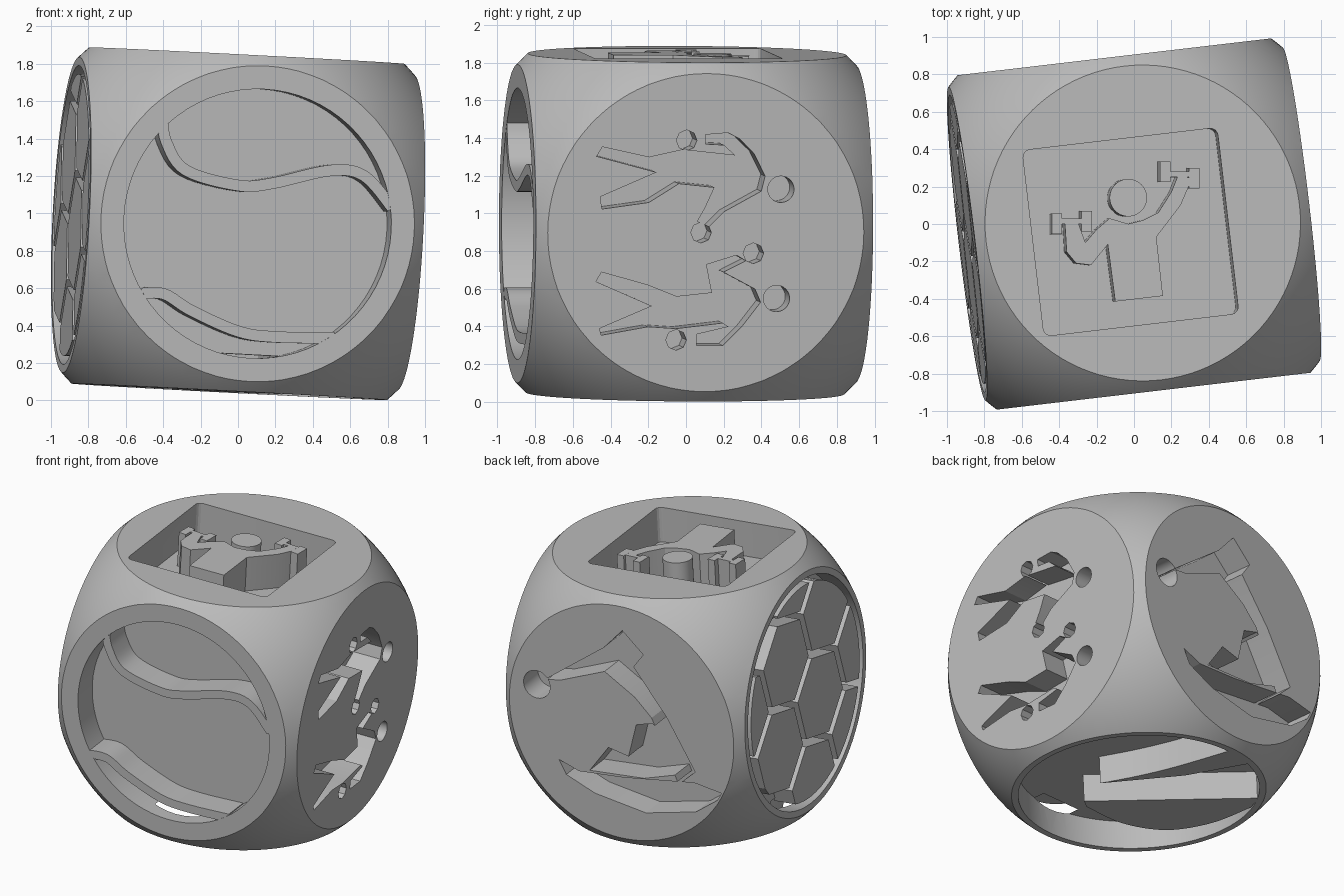
import bpy, bmesh
from math import sin, cos, pi, radians, sqrt
from mathutils import Vector, Matrix

cube = bpy.data.objects.get("Cube")
if cube:
    bpy.data.objects.remove(cube)

H, R = 0.9, 0.845          # half size of the block, radius of its round faces
TILT = Matrix.Translation((0, 0, 0.945)) @ Matrix.Rotation(radians(6.7), 4, 'Z') @ Matrix.Rotation(radians(3), 4, 'Y')

grey = bpy.data.materials.new("plain grey")
grey.use_nodes = True
grey.diffuse_color = (0.5, 0.5, 0.5, 1)
grey.node_tree.nodes["Principled BSDF"].inputs["Base Color"].default_value = (0.5, 0.5, 0.5, 1)

# Each face: (u axis, v axis); the outward normal is u x v
X, Y, Z = Vector((1, 0, 0)), Vector((0, 1, 0)), Vector((0, 0, 1))
FRONT, SIDE, TOP = (X, Z), (Y, Z), (X, Y)
LEFTOVER, BACK = (-Y, Z), (-X, Z)
BASE = ((Y - X).normalized(), (X + Y).normalized())


def make(name, bm):
    bmesh.ops.recalc_face_normals(bm, faces=bm.faces)
    me = bpy.data.meshes.new(name)
    bm.to_mesh(me)
    bm.free()
    me.materials.append(grey)
    ob = bpy.data.objects.new(name, me)
    bpy.context.collection.objects.link(ob)
    return ob


def prism(name, face, pts, top, bottom):
    """Extrude a face outline between two heights measured from the face plane."""
    u, v = face
    n = u.cross(v)
    bm = bmesh.new()
    rings = [[bm.verts.new(u * a + v * b + n * (H + h)) for a, b in pts] for h in (bottom, top)]
    k = len(pts)
    for i in range(k):
        j = (i + 1) % k
        bm.faces.new((rings[0][i], rings[0][j], rings[1][j], rings[1][i]))
    bm.faces.new(rings[1])
    bm.faces.new(rings[0][::-1])
    return make(name, bm)


def disc(r, cx=0, cy=0, n=72, start=0.0):
    return [(cx + r * cos(start + 2 * pi * i / n), cy + r * sin(start + 2 * pi * i / n)) for i in range(n)]


def box(x0, x1, y0, y1):
    return [(x0, y0), (x1, y0), (x1, y1), (x0, y1)]


def place(pts, cx, cy, deg=0):
    c, s = cos(radians(deg)), sin(radians(deg))
    return [((x - cx) * c - (y - cy) * s, (x - cx) * s + (y - cy) * c) for x, y in pts]


def spline(pts, steps=6):
    """Smooth curve through the points."""
    p = [Vector(q) for q in [pts[0]] + pts + [pts[-1]]]
    out = []
    for a, b, c, d in zip(p, p[1:], p[2:], p[3:]):
        for i in range(steps):
            t = i / steps
            out.append(0.5 * (2 * b + (c - a) * t + (2 * a - 5 * b + 4 * c - d) * t * t
                              + (3 * b - a - 3 * c + d) * t ** 3))
    return out + [p[-1]]


def band(pts, width):
    """Outline of a strip that follows a smooth curve."""
    line = spline(pts)
    left, right = [], []
    for i, q in enumerate(line):
        t = (line[min(i + 1, len(line) - 1)] - line[max(i - 1, 0)]).normalized()
        side = Vector((-t.y, t.x)) * width / 2
        left.append(tuple(q + side))
        right.append(tuple(q - side))
    return left + right[::-1]


def clip(pts, r):
    """Keep the part of an outline inside a disc."""
    ring = disc(r, n=60)
    for i, a in enumerate(ring):
        b = ring[(i + 1) % len(ring)]
        dist = [(b[0] - a[0]) * (p[1] - a[1]) - (b[1] - a[1]) * (p[0] - a[0]) for p in pts]
        out = []
        for j, p in enumerate(pts):
            q, d, e = pts[j - 1], dist[j], dist[j - 1]
            if (d > 0) != (e > 0):
                t = e / (e - d)
                out.append((q[0] + (p[0] - q[0]) * t, q[1] + (p[1] - q[1]) * t))
            if d > 0:
                out.append(p)
        pts = out
        if not pts:
            break
    return pts


# Rounded block: a ball sliced flat on six sides
bm = bmesh.new()
bmesh.ops.create_uvsphere(bm, u_segments=96, v_segments=64, radius=sqrt(H * H + R * R))
for n in (X, -X, Y, -Y, Z, -Z):
    cut = bmesh.ops.bisect_plane(bm, geom=bm.verts[:] + bm.edges[:] + bm.faces[:],
                                 plane_co=n * H, plane_no=n, clear_outer=True)
    rim = [e for e in cut["geom_cut"] if isinstance(e, bmesh.types.BMEdge)]
    bmesh.ops.edgeloop_fill(bm, edges=rim)
block = make("rounded_block", bm)
parts = [block]


def carve(face, pts, depth):
    tool = prism("cutter", face, pts, 0.1, -depth)
    tool.hide_render = True
    mod = block.modifiers.new("carve", 'BOOLEAN')
    mod.operation, mod.solver, mod.object = 'DIFFERENCE', 'EXACT', tool
    bpy.context.view_layer.objects.active = block
    bpy.ops.object.modifier_apply(modifier=mod.name)
    bpy.data.objects.remove(tool)


def raise_part(name, face, pts, depth):
    if len(pts) > 2:
        parts.append(prism(name, face, pts, -0.001, -depth - 0.01))


# Front: round recess with two curved seams
D = 0.2
carve(FRONT, disc(0.72), D)
seams = {"upper_seam": [(-.41, 1.52), (-.385, 1.38), (-.28, 1.23), (0, 1.15), (.18, 1.16), (.5, 1.23), (.68, 1.2), (.83, 1.03)],
         "lower_seam": [(-.54, .57), (-.4, .57), (-.25, .48), (0, .37), (.2, .34), (.52, .335)]}
for name, pts in seams.items():
    raise_part(name, FRONT, clip(band(place(pts, .105, .945, 3), 0.06), 0.72), D)

# Top: rounded square well with a standing weightlifter
well = []
for i, (sx, sy) in enumerate([(1, 1), (-1, 1), (-1, -1), (1, -1)]):
    for k in range(5):
        a = (i + k / 4) * pi / 2
        well.append((-.07 + sx * .485 + .04 * cos(a), -.04 + sy * .46 + .04 * sin(a)))
D = 0.25
carve(TOP, well, D)
lifter = [(-.37, .01), (-.36, -.15), (-.31, -.21), (-.23, -.22), (-.14, -.11), (-.1, -.415), (.155, -.385), (.12, -.07),
          (.25, .1), (.31, .24), (.24, .27), (.2, .17), (.13, .06), (.05, .02), (-.03, 0), (-.13, .03), (-.2, -.03),
          (-.26, -.1), (-.3, .01)]
for name, pts in (("lifter_body", lifter), ("lifter_head", disc(.1, -.03, .14, 48)),
                  ("left_weight_outer", box(-.44, -.385, -.055, .055)),
                  ("left_weight_inner", box(-.28, -.225, -.04, .07)),
                  ("left_weight_bar", box(-.4, -.27, 0, .03)),
                  ("right_weight_inner", box(.14, .195, .225, .335)),
                  ("right_weight_outer", box(.295, .35, .19, .3)),
                  ("right_weight_bar", box(.18, .3, .25, .28))):
    raise_part(name, TOP, place(pts, .047, .005, -6.7), D)

# Side: two sunken fighters with heads and gloves
fighters = [
    [(-.45, 1.355), (-.48, 1.305), (-.16, 1.22), (-.46, 1.09), (-.45, 1.025), (-.2, 1.06), (-.04, 1.16), (.15, 1.14),
     (.1, 1.03), (.06, .96), (.12, .93), (.2, 1.01), (.4, 1.12), (.42, 1.2), (.36, 1.32), (.28, 1.4), (.22, 1.43),
     (.1, 1.42), (.1, 1.37), (.2, 1.365), (.26, 1.31), (-.02, 1.34), (-.2, 1.3)],
    [(-.45, .69), (-.48, .64), (-.18, .51), (-.46, .39), (-.45, .355), (-.2, .4), (-.05, .39), (.2, .42), (.23, .4),
     (.06, .36), (.06, .3), (.2, .3), (.3, .4), (.4, .53), (.37, .6), (.2, .69), (.32, .75), (.27, .78), (.11, .73),
     (.14, .58), (-.05, .56), (-.2, .62)]]
fighters += [disc(.07, .505, 1.13, 32), disc(.07, .485, .55, 32)]
fighters += [disc(.055, gx, gz, 8) for gx, gz in ((0, 1.39), (.08, .9), (.36, .79), (-.05, .33))]
for pts in fighters:
    carve(SIDE, place(pts, .105, .9), 0.2)

# Opposite side: round recess filled with six-sided ball panels
D = 0.15
carve(LEFTOVER, disc(0.8), D)
turn = radians(17)
for i in range(-3, 4):
    for j in range(-3, 4):
        cx = .2 + .6 * (i * cos(turn) + j * cos(turn + pi / 3))
        cy = -.1 + .6 * (i * sin(turn) + j * sin(turn + pi / 3))
        if cx * cx + cy * cy < 0.95:
            raise_part("ball_panel", LEFTOVER, clip(disc(.315, cx, cy, 6, turn + pi / 6), 0.755), D)

# Back: sunken sailor on a board
sailor = [(-.56, .22), (-.11, .52), (.04, .67), (.19, .52), (.11, .42), (.34, .1), (.54, -.27), (.41, -.38), (.23, .07),
          (.11, .2), (-.11, .35), (-.45, .23)]
board = [(-.49, -.35), (-.34, -.41), (0, -.4), (.53, -.35), (.77, -.4), (.53, -.56), (.15, -.63), (-.23, -.55), (-.44, -.45)]
legs = [(-.26, -.39), (-.11, -.2), (.04, -.24), (.11, 0), (.23, .03), (.41, -.08), (.45, -.3), (.15, -.38)]
for pts in (sailor, board, legs, disc(.1, -.63, .17, 32)):
    carve(BACK, clip(pts, .83), 0.2)

# Underside: round recess with two raised panels
D = 0.2
carve(BASE, disc(0.8), D)
lower = [(-.36, -.12), (.8, -.12)] + spline([(.75, -.25), (.5, -.46), (.2, -.55), (-.1, -.44), (-.34, -.2)])
upper = spline([(-.26, .13), (.0, .23), (.26, .36), (.65, .6)]) + [(.8, .4), (.3, .22)]
for name, pts in (("lower_panel", lower), ("upper_panel", upper)):
    raise_part(name, BASE, clip(pts, .8), D)

# Tilt everything together and shade smoothly with sharp edges
bpy.ops.object.select_all(action='DESELECT')
for ob in parts:
    ob.matrix_world = TILT
    ob.select_set(True)
bpy.context.view_layer.objects.active = block
bpy.ops.object.shade_smooth_by_angle(angle=radians(20))
